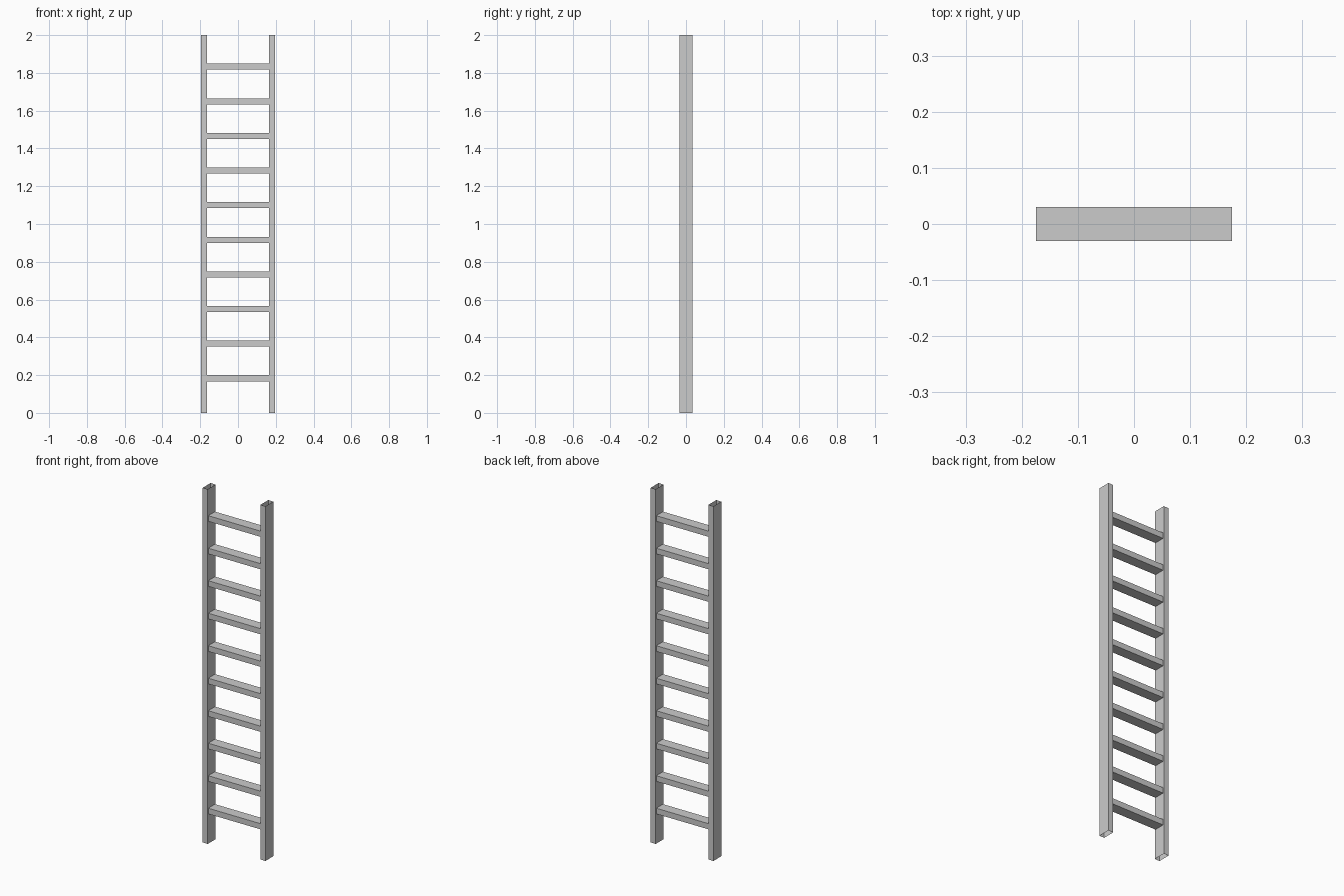
import bpy
import bmesh

if "Cube" in bpy.data.objects:
    bpy.data.objects.remove(bpy.data.objects["Cube"])


def box(name, center, size, open_axis=None):
    """Box part; faces across open_axis are removed to leave a thin open tube."""
    bm = bmesh.new()
    bmesh.ops.create_cube(bm, size=1)
    if open_axis is not None:
        caps = [f for f in bm.faces if abs(f.normal[open_axis]) > 0.9]
        bmesh.ops.delete(bm, geom=caps, context='FACES_ONLY')
    bmesh.ops.scale(bm, vec=size, verts=bm.verts)
    mesh = bpy.data.meshes.new(name)
    bm.to_mesh(mesh)
    bm.free()
    obj = bpy.data.objects.new(name, mesh)
    obj.location = center
    bpy.context.collection.objects.link(obj)
    return obj


# Side rails: rectangular tubes, open at top and bottom
for side, label in ((-1, "left"), (1, "right")):
    box(label + "_rail", (side * 0.18, 0, 1.0), (0.031, 0.07, 2.0), open_axis=2)

# Ten evenly spaced rungs, ends tucked into the rails
RUNG_STEP = 0.1833
for i in range(1, 11):
    box(f"rung_{i}", (0, 0, i * RUNG_STEP), (0.35, 0.06, 0.032), open_axis=0)
